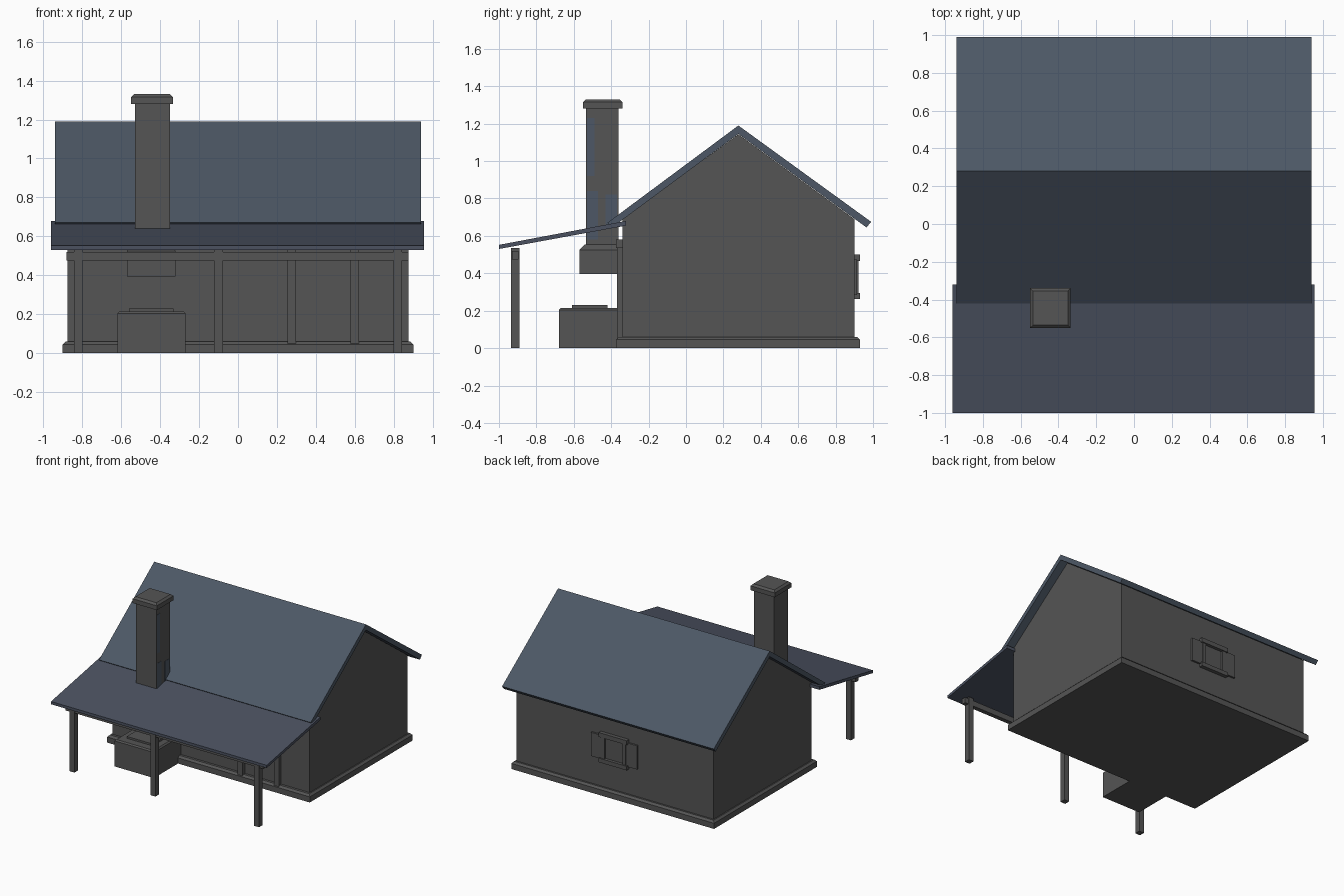
import bpy, bmesh

cube = bpy.data.objects.get("Cube")
if cube:
    bpy.data.objects.remove(cube)


def material(name, rgb):
    m = bpy.data.materials.new(name)
    m.use_nodes = True
    m.diffuse_color = (*rgb, 1)
    m.node_tree.nodes["Principled BSDF"].inputs["Base Color"].default_value = (*rgb, 1)
    return m


STONE = material("dark grey stone", (0.09, 0.09, 0.09))
SLATE = material("blue slate", (0.074, 0.097, 0.132))
PORCH = material("porch slate", (0.07, 0.083, 0.118))


def finish(name, bm, mat):
    bmesh.ops.recalc_face_normals(bm, faces=bm.faces)
    mesh = bpy.data.meshes.new(name)
    bm.to_mesh(mesh)
    bm.free()
    mesh.materials.append(mat)
    ob = bpy.data.objects.new(name, mesh)
    bpy.context.collection.objects.link(ob)
    return ob


def box(name, x, y, z, mat=STONE, chamfer=0):
    """Box from three ranges; chamfer pulls in the upper rim."""
    bm = bmesh.new()
    levels = [(z[0], 0), (z[1] - chamfer, 0)]
    if chamfer:
        levels.append((z[1], chamfer))
    rings = []
    for h, c in levels:
        corners = ((x[0] + c, y[0] + c), (x[1] - c, y[0] + c),
                   (x[1] - c, y[1] - c), (x[0] + c, y[1] - c))
        rings.append([bm.verts.new((px, py, h)) for px, py in corners])
    for low, high in zip(rings, rings[1:]):
        for i in range(4):
            j = (i + 1) % 4
            bm.faces.new((low[i], low[j], high[j], high[i]))
    bm.faces.new(rings[0])
    bm.faces.new(rings[-1])
    return finish(name, bm, mat)


def extrude_x(name, profile, x, mat):
    """Extrude a y-z profile along x."""
    bm = bmesh.new()
    face = bm.faces.new([bm.verts.new((x[0], y, z)) for y, z in profile])
    out = bmesh.ops.extrude_face_region(bm, geom=[face])
    verts = [g for g in out["geom"] if isinstance(g, bmesh.types.BMVert)]
    bmesh.ops.translate(bm, verts=verts, vec=(x[1] - x[0], 0, 0))
    return finish(name, bm, mat)


# House body and plinth
extrude_x("walls", [(-0.34, 0), (0.9, 0), (0.9, 0.69), (0.28, 1.143), (-0.34, 0.69)],
          (-0.875, 0.875), STONE)
box("plinth", (-0.9, 0.9), (-0.375, 0.93), (0, 0.06), chamfer=0.015)

# Roofs
extrude_x("main_roof", [(-0.42, 0.67), (0.28, 1.19), (0.99, 0.675),
                        (0.965, 0.645), (0.28, 1.145), (-0.395, 0.645)],
          (-0.94, 0.94), SLATE)
extrude_x("porch_roof", [(-1, 0.53), (-1, 0.552), (-0.32, 0.68), (-0.32, 0.655)],
          (-0.96, 0.955), PORCH)

# Porch posts and beam
for side, x in (("right", -0.82), ("middle", -0.1), ("left", 0.82)):
    box(f"{side}_post", (x - 0.022, x + 0.022), (-0.935, -0.89), (0, 0.535))
box("porch_beam", (-0.88, 0.875), (-0.93, -0.895), (0.475, 0.52))

# Door frame
for side, x in (("right", 0.277), ("left", 0.6)):
    box(f"{side}_door_jamb", (x - 0.022, x + 0.022), (-0.37, -0.33), (0, 0.54))
box("door_lintel", (0.23, 0.65), (-0.375, -0.33), (0.535, 0.58))

# Forge hearth and chimney above it
box("hearth", (-0.62, -0.27), (-0.68, -0.33), (0, 0.215), chamfer=0.01)
box("hearth_slab", (-0.56, -0.33), (-0.61, -0.42), (0.21, 0.23))
box("chimney_hood", (-0.57, -0.32), (-0.57, -0.335), (0.395, 0.555), chamfer=0.03)
box("chimney_shaft", (-0.53, -0.35), (-0.535, -0.36), (0.54, 1.29))
box("chimney_cap", (-0.55, -0.335), (-0.55, -0.34), (1.28, 1.33), chamfer=0.015)

# Bluish stains on the chimney side
for i, (y, z) in enumerate((((-0.53, -0.49), (0.92, 1.23)),
                            ((-0.53, -0.47), (0.58, 0.84)),
                            ((-0.43, -0.37), (0.66, 0.82)))):
    box(f"chimney_stain_{i + 1}", (-0.352, -0.348), y, z, SLATE)

# Rear window: pane, frame and shutters
box("window_pane", (-0.09, 0.09), (0.89, 0.905), (0.29, 0.47))
for name, z in (("window_sill", (0.262, 0.295)), ("window_lintel", (0.465, 0.5))):
    box(name, (-0.125, 0.125), (0.89, 0.93), z)
for side, s in (("right", -1), ("left", 1)):
    box(f"{side}_window_jamb", sorted((s * 0.08, s * 0.11)), (0.89, 0.922), (0.29, 0.47))
    box(f"{side}_shutter", sorted((s * 0.11, s * 0.205)), (0.89, 0.915), (0.285, 0.475))
